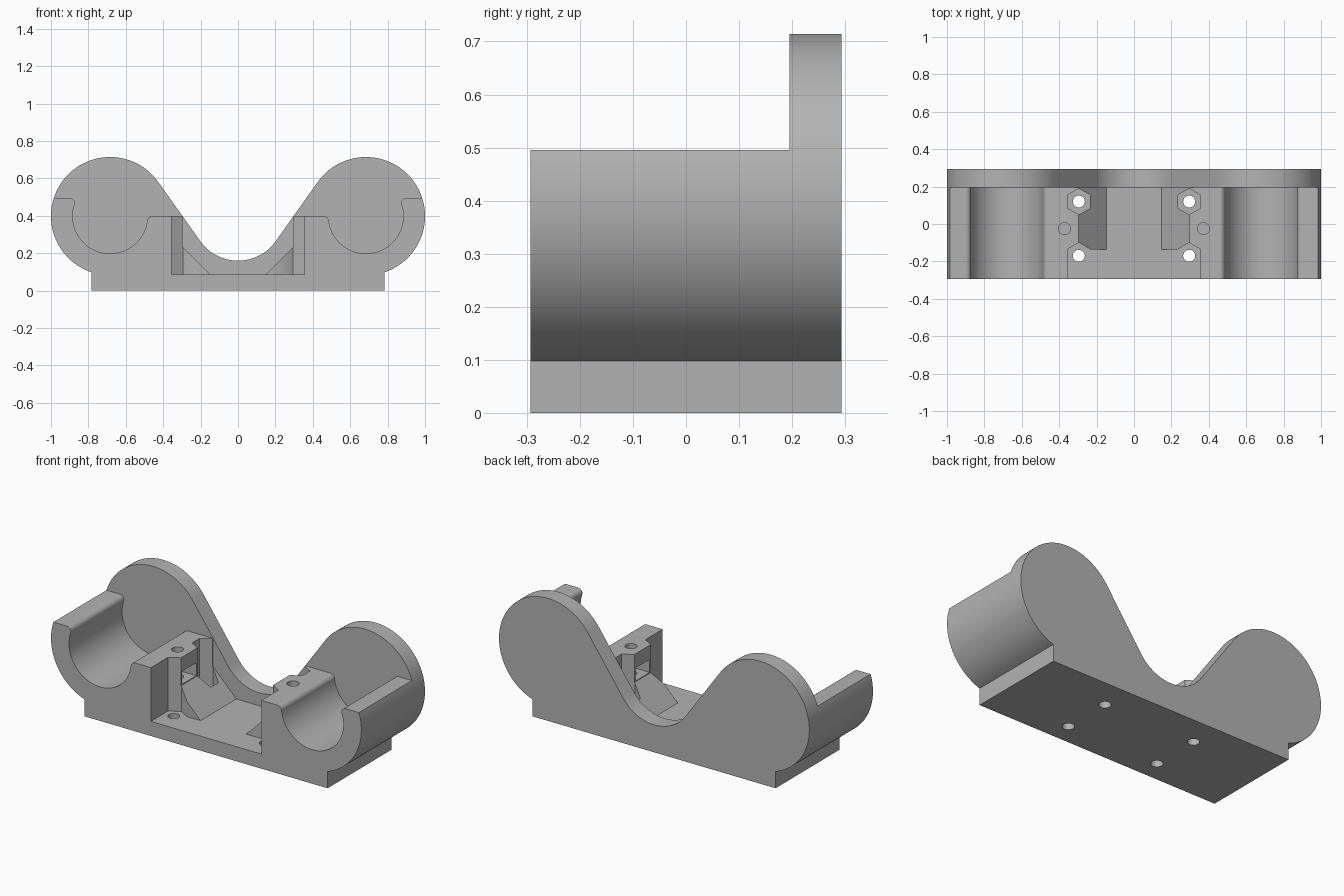
import bpy, bmesh
from math import cos, sin, radians

if "Cube" in bpy.data.objects:
    bpy.data.objects.remove(bpy.data.objects["Cube"], do_unlink=True)

grey = bpy.data.materials.new("plain grey")
grey.use_nodes = True
colour = (0.45, 0.45, 0.45, 1)
grey.diffuse_color = colour
grey.node_tree.nodes["Principled BSDF"].inputs["Base Color"].default_value = colour


def arc(cx, cy, r, start, end, steps):
    angles = [radians(start + (end - start) * i / steps) for i in range(steps + 1)]
    return [(cx + r * cos(a), cy + r * sin(a)) for a in angles]


def mirrored(half):
    """Close a half profile with its reflection in x."""
    return half + [(-x, z) for x, z in reversed(half) if abs(x) > 1e-5]


def prism(name, points, low, high, upright=False):
    """Extrude an xz profile along y, or an xy outline along z if upright."""
    bm = bmesh.new()
    place = (lambda p: (p[0], p[1], low)) if upright else (lambda p: (p[0], low, p[1]))
    face = bm.faces.new([bm.verts.new(place(p)) for p in points])
    moved = bmesh.ops.extrude_face_region(bm, geom=[face])["geom"]
    shift = (0, 0, high - low) if upright else (0, high - low, 0)
    bmesh.ops.translate(bm, vec=shift, verts=[v for v in moved if isinstance(v, bmesh.types.BMVert)])
    bmesh.ops.recalc_face_normals(bm, faces=bm.faces)
    mesh = bpy.data.meshes.new(name)
    bm.to_mesh(mesh)
    bm.free()
    mesh.materials.append(grey)
    obj = bpy.data.objects.new(name, mesh)
    bpy.context.collection.objects.link(obj)
    return obj


def ring(x, y, r, sides, turn=0):
    return arc(x, y, r, turn, turn + 360, sides)[:-1]


BACK, PLATE, FLOOR = 0.293, 0.195, 0.085
TUBE_X, TUBE_Z = 0.684, 0.398

# Full silhouette: foot, round ends and the valley between them
outline = [(0.783, 0)]
outline += arc(TUBE_X, TUBE_Z, 0.316, -71.7, 144.7, 72)
outline += arc(0, 0.407, 0.247, -35.3, -90, 18)
holder = prism("double_tube_holder", mirrored(outline), -BACK, BACK)

# Space in front of the end plate: rounded lips, tube troughs, blocks and ramps
room = [(1.1, 0.9), (1.1, 0.495)]
room += arc(0.9, 0.467, 0.028, 90, 175, 8)
room += arc(TUBE_X, TUBE_Z, 0.2, 19, -172, 64)
room += arc(0.458, 0.37, 0.028, 5, 90, 8)
room += [(0.297, TUBE_Z), (0.297, 0.235), (0.147, FLOOR)]
cutters = [prism("room_cutter", mirrored(room), -0.5, PLATE)]

# Open bay at the front, ending in two half hexagons
bay = [(0.356, -0.5), (0.356, -0.135), (0.295, -0.1), (0.234, -0.135)]
cutters.append(prism("front_bay_cutter", mirrored(bay), FLOOR, 0.9, True))

for s in (1, -1):
    # Hexagonal pocket and screw holes through the floor
    cutters.append(prism("hex_pocket_cutter", ring(s * 0.295, 0.12, 0.07, 6, 30), FLOOR, 0.9, True))
    for y in (0.12, -0.17):
        cutters.append(prism("screw_hole_cutter", ring(s * 0.295, y, 0.032, 32), -0.1, 0.2, True))
    # Clamp screw hole in the block top and the nut slot below it
    cutters.append(prism("clamp_hole_cutter", ring(s * 0.372, -0.025, 0.032, 32), 0.2, 0.9, True))
    slot = [(s * x, z) for x, z in ((0.26, 0.24), (0.43, 0.24), (0.43, 0.315), (0.26, 0.315))]
    cutters.append(prism("nut_slot_cutter", slot, -0.09, 0.04))

bpy.ops.object.select_all(action="DESELECT")
bpy.context.view_layer.objects.active = holder
holder.select_set(True)
for cutter in cutters:
    mod = holder.modifiers.new(cutter.name, "BOOLEAN")
    mod.operation = "DIFFERENCE"
    mod.solver = "EXACT"
    mod.object = cutter
    bpy.ops.object.modifier_apply(modifier=mod.name)
    bpy.data.objects.remove(cutter, do_unlink=True)

bpy.ops.object.shade_smooth_by_angle(angle=radians(30))
